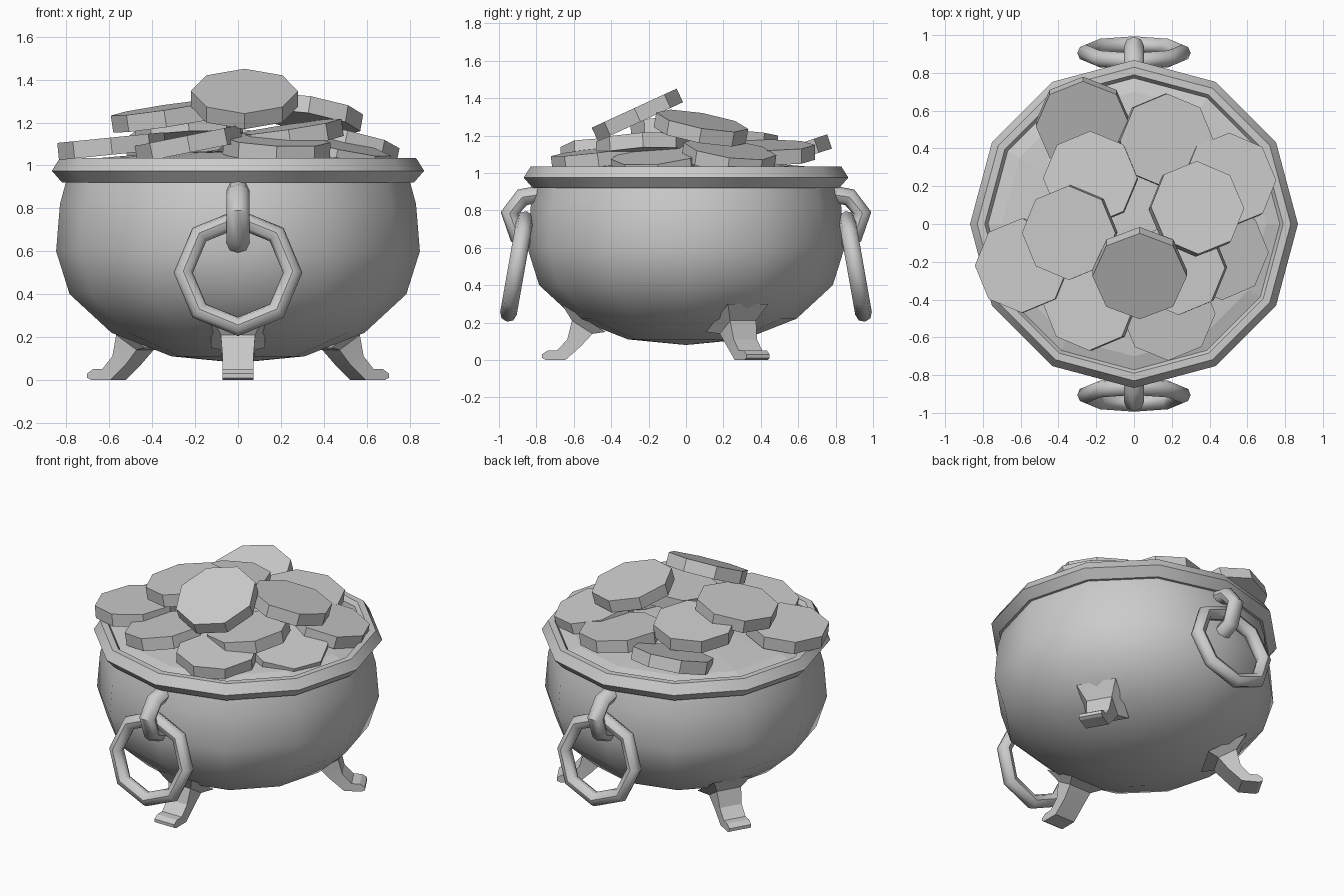
import bpy, bmesh, math
from mathutils import Vector, Matrix

start = bpy.data.objects.get("Cube")
if start:
    bpy.data.objects.remove(start, do_unlink=True)

grey = bpy.data.materials.new("plain grey")
grey.use_nodes = True
tone = (0.6, 0.6, 0.6, 1)
grey.diffuse_color = tone
grey.node_tree.nodes["Principled BSDF"].inputs["Base Color"].default_value = tone


def finish(name, bm, smooth_angle=None):
    """Turn a bmesh into a named, coloured object."""
    bmesh.ops.recalc_face_normals(bm, faces=bm.faces)
    mesh = bpy.data.meshes.new(name)
    bm.to_mesh(mesh)
    bm.free()
    mesh.materials.append(grey)
    obj = bpy.data.objects.new(name, mesh)
    bpy.context.collection.objects.link(obj)
    if smooth_angle:
        bpy.ops.object.select_all(action='DESELECT')
        obj.select_set(True)
        bpy.context.view_layer.objects.active = obj
        bpy.ops.object.shade_smooth_by_angle(angle=math.radians(smooth_angle))
    return obj


def lathe(name, profile, sides, smooth_angle=None):
    """Spin a (radius, height) profile around the z axis."""
    bm = bmesh.new()
    verts = [bm.verts.new((r, 0, z)) for r, z in profile]
    edges = [bm.edges.new(pair) for pair in zip(verts, verts[1:])]
    bmesh.ops.spin(bm, geom=verts + edges, cent=(0, 0, 0), axis=(0, 0, 1),
                   angle=math.tau, steps=sides, use_duplicate=False)
    bmesh.ops.remove_doubles(bm, verts=bm.verts, dist=0.0005)
    return finish(name, bm, smooth_angle)


def loft(name, sections, smooth_angle=None):
    """Bridge a list of equal point loops and cap both ends."""
    bm = bmesh.new()
    loops = [[bm.verts.new(p) for p in s] for s in sections]
    for a, b in zip(loops, loops[1:]):
        for i in range(len(a)):
            j = (i + 1) % len(a)
            bm.faces.new((a[i], a[j], b[j], b[i]))
    bm.faces.new(loops[0])
    bm.faces.new(loops[-1])
    return finish(name, bm, smooth_angle)


# Pot: bowl, rim and the packed surface inside
SIDES = 12
lathe("bowl", [(0, 0.08), (0.31, 0.11), (0.59, 0.22), (0.785, 0.40),
               (0.848, 0.60), (0.83, 0.82), (0.80, 0.93)], SIDES, 40)
lathe("rim", [(0.78, 0.92), (0.82, 0.92), (0.868, 0.975), (0.83, 1.035),
              (0.79, 1.035), (0.76, 0.99)], SIDES, 40)
lathe("fill", [(0.80, 1.0), (0.70, 1.03), (0.35, 1.06), (0, 1.07)], SIDES)

# Legs: (outer radius, z), (inner radius, z), half width, from top to toe
leg_sections = [((0.665, 0.30), (0.43, 0.15), 0.125),
                ((0.61, 0.21), (0.50, 0.14), 0.08),
                ((0.635, 0.11), (0.56, 0.075), 0.072),
                ((0.69, 0.05), (0.645, 0), 0.072),
                ((0.74, 0.05), (0.75, 0), 0.072),
                ((0.77, 0.03), (0.77, 0.01), 0.072)]
for name, angle in (("front_leg", 270), ("back_left_leg", 30), ("back_right_leg", 150)):
    turn = Matrix.Rotation(math.radians(angle), 3, 'Z')
    loft(name, [[turn @ Vector(p) for p in
                 ((ro, -w, zo), (ro, w, zo), (ri, w, zi), (ri, -w, zi))]
                for (ro, zo), (ri, zi), w in leg_sections], 20)

# Handles: hook bent out of the wall and a hanging ring, front and back
hook_path = [Vector((0, y, z)) for y, z in
             ((0.78, 0.885), (0.875, 0.87), (0.943, 0.785), (0.90, 0.665), (0.80, 0.625))]
for side, sign in (("front", -1), ("back", 1)):
    sections = []
    for i, p in enumerate(hook_path):
        along = hook_path[min(i + 1, len(hook_path) - 1)] - hook_path[max(i - 1, 0)]
        across = along.normalized().cross(Vector((1, 0, 0)))
        loop = []
        for k in range(8):
            a = math.tau * k / 8
            q = p + 0.048 * (math.cos(a) * Vector((1.1, 0, 0)) + math.sin(a) * across)
            loop.append((q.x, sign * q.y, q.z))
        sections.append(loop)
    loft(side + "_hook", sections, 50)

    tilt = math.radians(90 + sign * 10)
    bpy.ops.mesh.primitive_torus_add(major_segments=8, minor_segments=8,
                                     major_radius=0.255, minor_radius=0.045,
                                     location=(0, sign * 0.905, 0.50),
                                     rotation=(tilt, 0, 0))
    ring = bpy.context.object
    ring.name = side + "_ring"
    ring.data.materials.append(grey)
    bpy.ops.object.shade_smooth_by_angle(angle=math.radians(46))

# Coins: centre x, y, z and lean of the face in x, y
coins = [(0.03, -0.26, 1.31, 0, -0.46), (0.33, 0.08, 1.24, 0.17, 0.18),
         (-0.34, -0.045, 1.23, -0.15, -0.05), (-0.27, 0.53, 1.09, 0, -0.33),
         (0.17, 0.44, 1.11, 0.12, 0), (0.50, 0.23, 1.09, 0.2, 0.14),
         (-0.23, 0.24, 1.18, -0.05, 0.08), (0.24, -0.23, 1.14, -0.15, -0.05),
         (0.46, -0.15, 1.06, 0.22, -0.1), (-0.59, -0.22, 1.09, -0.1, 0),
         (-0.23, -0.42, 1.1, -0.2, 0), (0.18, -0.47, 1.08, 0.05, -0.12)]
for n, (x, y, z, lean_x, lean_y) in enumerate(coins, 1):
    up = Vector((0, 0, 1))
    lean = up.rotation_difference(Vector((lean_x, lean_y, 1)))
    bm = bmesh.new()
    bmesh.ops.create_cone(bm, cap_ends=True, segments=8, radius1=0.25, radius2=0.25,
                          depth=0.08,
                          matrix=Matrix.Translation((x, y, z)) @ lean.to_matrix().to_4x4())
    finish(f"coin_{n}", bm)
